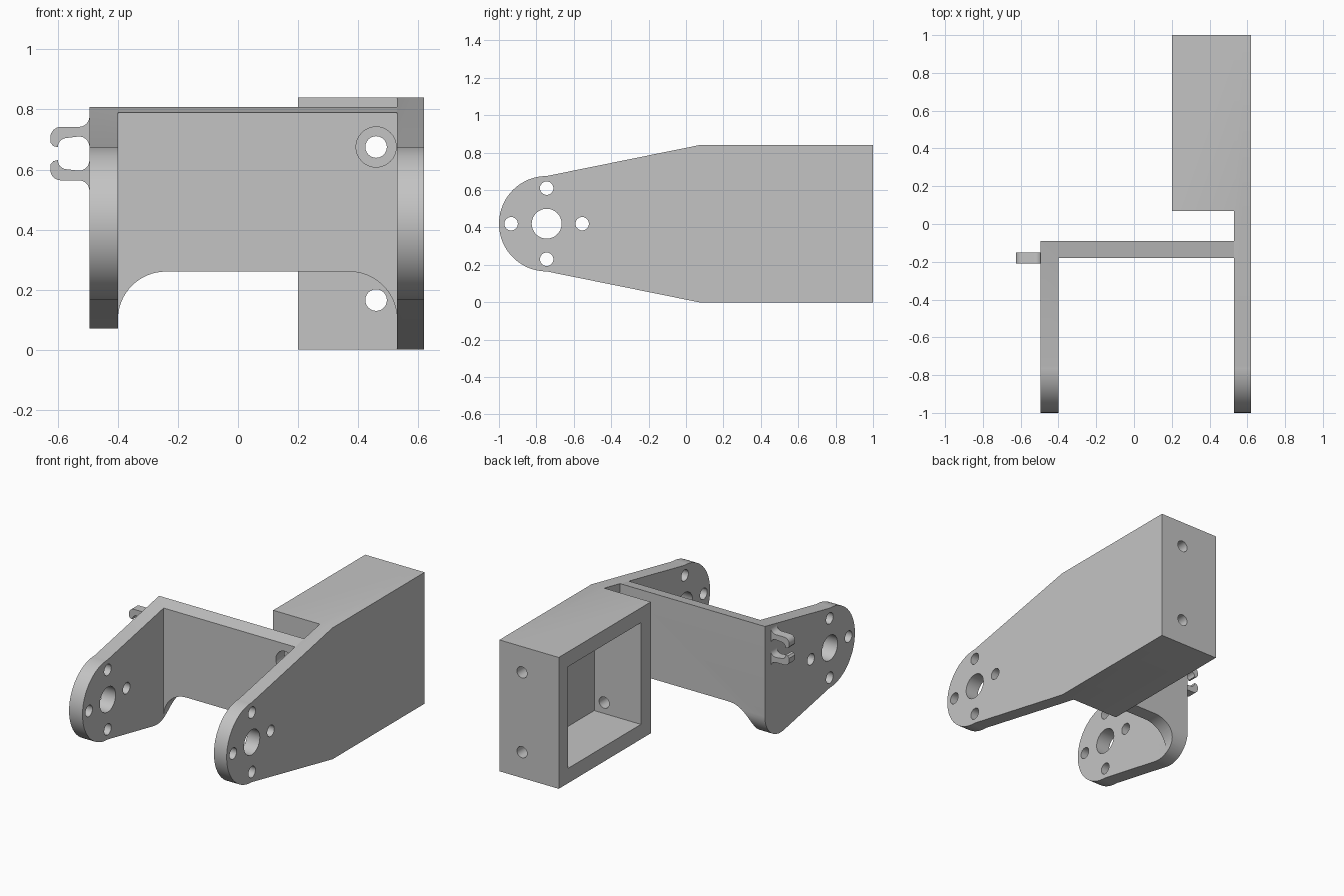
import bpy, bmesh, math
from mathutils import Vector

if "Cube" in bpy.data.objects:
    bpy.data.objects.remove(bpy.data.objects["Cube"])

grey = bpy.data.materials.new("light grey")
grey.diffuse_color = (0.55, 0.55, 0.55, 1)
grey.use_nodes = True
grey.node_tree.nodes["Principled BSDF"].inputs["Base Color"].default_value = grey.diffuse_color


def prism(name, pts, axis, lo, hi):
    """Extrude a profile along x (pts are y,z) or along y (pts are x,z)."""
    bm = bmesh.new()
    place = (lambda p, t: (t, p[0], p[1])) if axis == 'x' else (lambda p, t: (p[0], t, p[1]))
    a = [bm.verts.new(place(p, lo)) for p in pts]
    b = [bm.verts.new(place(p, hi)) for p in pts]
    n = len(pts)
    bm.faces.new(a)
    bm.faces.new(b[::-1])
    for i in range(n):
        j = (i + 1) % n
        bm.faces.new((a[j], a[i], b[i], b[j]))
    bmesh.ops.recalc_face_normals(bm, faces=bm.faces)
    me = bpy.data.meshes.new(name)
    bm.to_mesh(me)
    bm.free()
    me.materials.append(grey)
    ob = bpy.data.objects.new(name, me)
    bpy.context.collection.objects.link(ob)
    return ob


def arc(cx, cz, r, start, end, n=16):
    return [(cx + r * math.cos(math.radians(start + (end - start) * i / n)),
             cz + r * math.sin(math.radians(start + (end - start) * i / n))) for i in range(n + 1)]


def circle(cx, cz, r, n=32):
    return arc(cx, cz, r, 0, 360, n)[:-1]


def rect(a0, a1, b0, b1):
    return [(a0, b0), (a1, b0), (a1, b1), (a0, b1)]


def combine(ob, other, op='DIFFERENCE'):
    mod = ob.modifiers.new(op.lower(), 'BOOLEAN')
    mod.operation, mod.solver, mod.object = op, 'EXACT', other
    bpy.context.view_layer.objects.active = ob
    bpy.ops.object.modifier_apply(modifier=mod.name)
    bpy.data.objects.remove(other)


def smooth(ob):
    bpy.ops.object.select_all(action='DESELECT')
    ob.select_set(True)
    bpy.context.view_layer.objects.active = ob
    bpy.ops.object.shade_smooth_by_angle(angle=math.radians(25))


HY, HZ, R = -0.745, 0.42, 0.255          # pivot centre and nose radius
nose = arc(HY, HZ, R, 90, 270, 40)
IN, OUT = 0.53, 0.62                     # right plate faces
LO, LI = -0.495, -0.4                    # left plate faces


def drill_pivot(ob, lo, hi):
    """Centre hole with four screw holes around it."""
    combine(ob, prism("cutter", circle(HY, HZ, 0.08), 'x', lo, hi))
    for dy, dz in ((0.19, 0), (-0.19, 0), (0, 0.19), (0, -0.19)):
        combine(ob, prism("cutter", circle(HY + dy, HZ + dz, 0.036, 24), 'x', lo, hi))


# Right plate joined to the hollow box
box = prism("side_plate_and_box", nose + [(0.07, 0), (1, 0), (1, 0.84), (0.07, 0.84)], 'x', IN, OUT)
combine(box, prism("shell", rect(0.07, 1, 0, 0.84), 'x', 0.2, 0.575), 'UNION')
combine(box, prism("cutter", rect(0.17, 0.905, 0.095, 0.745), 'x', 0.1, IN))
drill_pivot(box, 0.4, 0.8)
for z in (0.165, 0.675):
    combine(box, prism("cutter", circle(0.46, z, 0.036, 24), 'y', 0.0, 1.1))

# Left plate and cross wall, with a rounded lower back corner
slope = 0.165 / 0.815
back, r = -0.09, 0.16
tilt = math.degrees(math.atan(slope))
corner = arc(back - r, 0.23, r, 270 - tilt, 360)
frame = prism("left_plate_and_cross_wall",
              nose + corner + [(back, 0.675 + slope * (back - HY))], 'x', LO, IN)
combine(frame, prism("cutter", rect(LI, 0.7, -1.2, 1.2), 'y', -1.2, -0.18))
arch = ([(LI, -0.2)] + arc(LI + 0.16, 0.10, 0.16, 180, 90)
        + arc(IN - 0.16, 0.10, 0.16, 90, 0) + [(IN, -0.2)])
arch = [(x + (0.1 if x > IN - 1e-4 else 0), z) for x, z in arch]
combine(frame, prism("cutter", arch, 'y', -0.5, 0.1))
combine(frame, prism("cutter", circle(0.46, 0.675, 0.067), 'y', -0.3, 0.0))
drill_pivot(frame, -0.7, -0.2)

# Cable clip: two mirrored hooks on the left plate
MID = 0.653
hook = ([(LO, 0.778)] + arc(-0.53, 0.777, 0.035, 0, -90, 8)
        + arc(-0.59, 0.707, 0.035, 90, 180, 8)
        + [(-0.625, 0.69), (-0.615, 0.678), (-0.602, 0.675)]
        + arc(-0.57, 0.675, 0.03, 180, 95, 6)
        + arc(-0.53, 0.675, 0.035, 90, 0, 8))
for name, s in (("upper_clip_hook", 1), ("lower_clip_hook", -1)):
    pts = [(x, MID + s * (z - MID)) for x, z in hook[1:]]
    smooth(prism(name, pts, 'y', -0.21, -0.15))

smooth(box)
smooth(frame)
